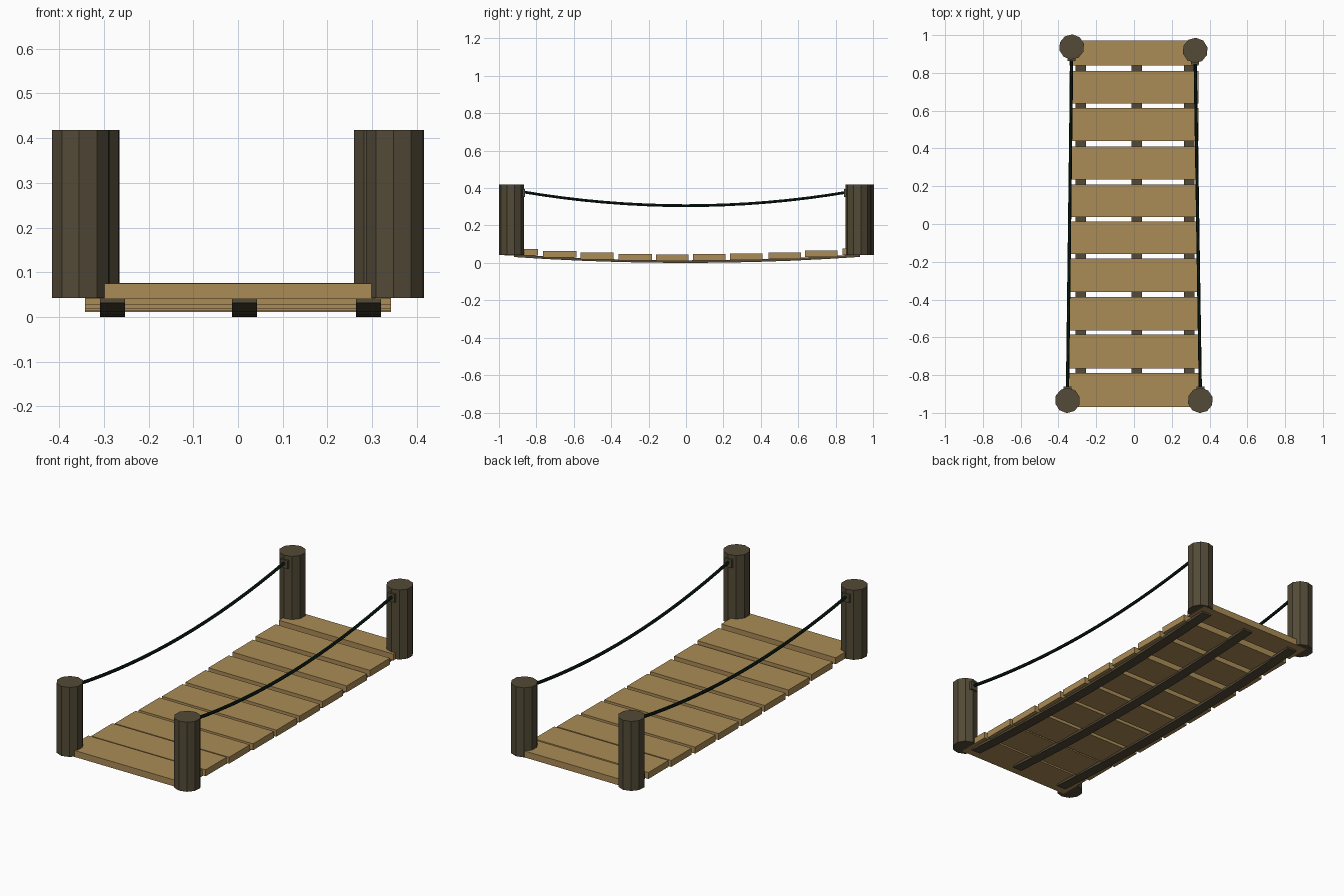
import bpy, bmesh, math
from mathutils import Matrix, Vector

if "Cube" in bpy.data.objects:
    bpy.data.objects.remove(bpy.data.objects["Cube"])


def material(name, rgb):
    m = bpy.data.materials.new(name)
    lin = [((c / 255 + 0.055) / 1.055) ** 2.4 if c > 10 else c / 255 / 12.92 for c in rgb]
    m.diffuse_color = (*lin, 1)
    m.use_nodes = True
    m.node_tree.nodes["Principled BSDF"].inputs["Base Color"].default_value = m.diffuse_color
    return m


PLANK = material("light_wood", (170, 139, 86))
POST = material("dark_wood", (83, 74, 55))
ROPE = material("black_green_rope", (12, 28, 20))


def finish(bm, name, mat):
    bmesh.ops.recalc_face_normals(bm, faces=bm.faces)
    me = bpy.data.meshes.new(name)
    bm.to_mesh(me)
    bm.free()
    me.materials.append(mat)
    ob = bpy.data.objects.new(name, me)
    bpy.context.collection.objects.link(ob)
    return ob


def box(name, lo, hi, mat):
    bm = bmesh.new()
    lo, hi = Vector(lo), Vector(hi)
    mtx = Matrix.Translation((lo + hi) / 2) @ Matrix.Diagonal((*(hi - lo), 1))
    bmesh.ops.create_cube(bm, size=1, matrix=mtx)
    return finish(bm, name, mat)


def sweep(name, path, section, mat):
    """Sweep an (x, z) section along a path of points running in y."""
    bm = bmesh.new()
    rings = [[bm.verts.new((p[0] + x, p[1], p[2] + z)) for x, z in section] for p in path]
    n = len(section)
    for a, b in zip(rings, rings[1:]):
        for i in range(n):
            bm.faces.new((a[i], a[(i + 1) % n], b[(i + 1) % n], b[i]))
    bm.faces.new(rings[0])
    bm.faces.new(rings[-1])
    return finish(bm, name, mat)


def sag(y):
    return 0.037 * y * y


# deck planks, following the sag of the bridge
planks = [(-.97, -.79), (-.765, -.585), (-.565, -.387), (-.36, -.183), (-.16, .014),
          (.038, .21), (.235, .41), (.44, .615), (.637, .81), (.838, .972)]
for i, (y0, y1) in enumerate(planks):
    z = 0.011 + sag((y0 + y1) / 2)
    box(f"plank_{i + 1}", (-.342, y0, z), (.342, y1, z + .035), PLANK)

# three curved beams below the deck
for name, x in (("left", -.281), ("middle", .015), ("right", .292)):
    path = [(x, -.92 + 1.85 * i / 10, sag(-.92 + 1.85 * i / 10)) for i in range(11)]
    sweep(f"beam_{name}", path, [(-.028, 0), (.028, 0), (.028, .014), (-.028, .014)], POST)

# ten-sided posts with a small rope block on the inner side
posts = {"front_left": (-.352, -.934), "front_right": (.351, -.934),
         "back_left": (-.330, .937), "back_right": (.324, .919)}
for name, (x, y) in posts.items():
    bm = bmesh.new()
    mtx = Matrix.Translation((x, y, .23)) @ Matrix.Rotation(math.radians(-3), 4, 'Z')
    bmesh.ops.create_cone(bm, cap_ends=True, segments=10, radius1=.067, radius2=.067,
                          depth=.376, matrix=mtx)
    finish(bm, f"post_{name}", POST)
    s = -1 if y > 0 else 1
    ya, yb = sorted((y + s * .05, y + s * .074))
    box(f"rope_block_{name}", (x - .021, ya, .352), (x + .021, yb, .396), POST)

# hanging ropes
ring = [(.0085 * math.cos(k * math.pi / 3), .0085 * math.sin(k * math.pi / 3)) for k in range(6)]
for side in ("left", "right"):
    (xa, ya), (xb, yb) = posts["front_" + side], posts["back_" + side]
    ya, yb = ya + .06, yb - .06
    path = []
    for i in range(17):
        t = i / 16
        y = ya + (yb - ya) * t
        path.append((xa + (xb - xa) * t, y, .306 + .097 * y * y))
    sweep(f"rope_{side}", path, ring, ROPE)
